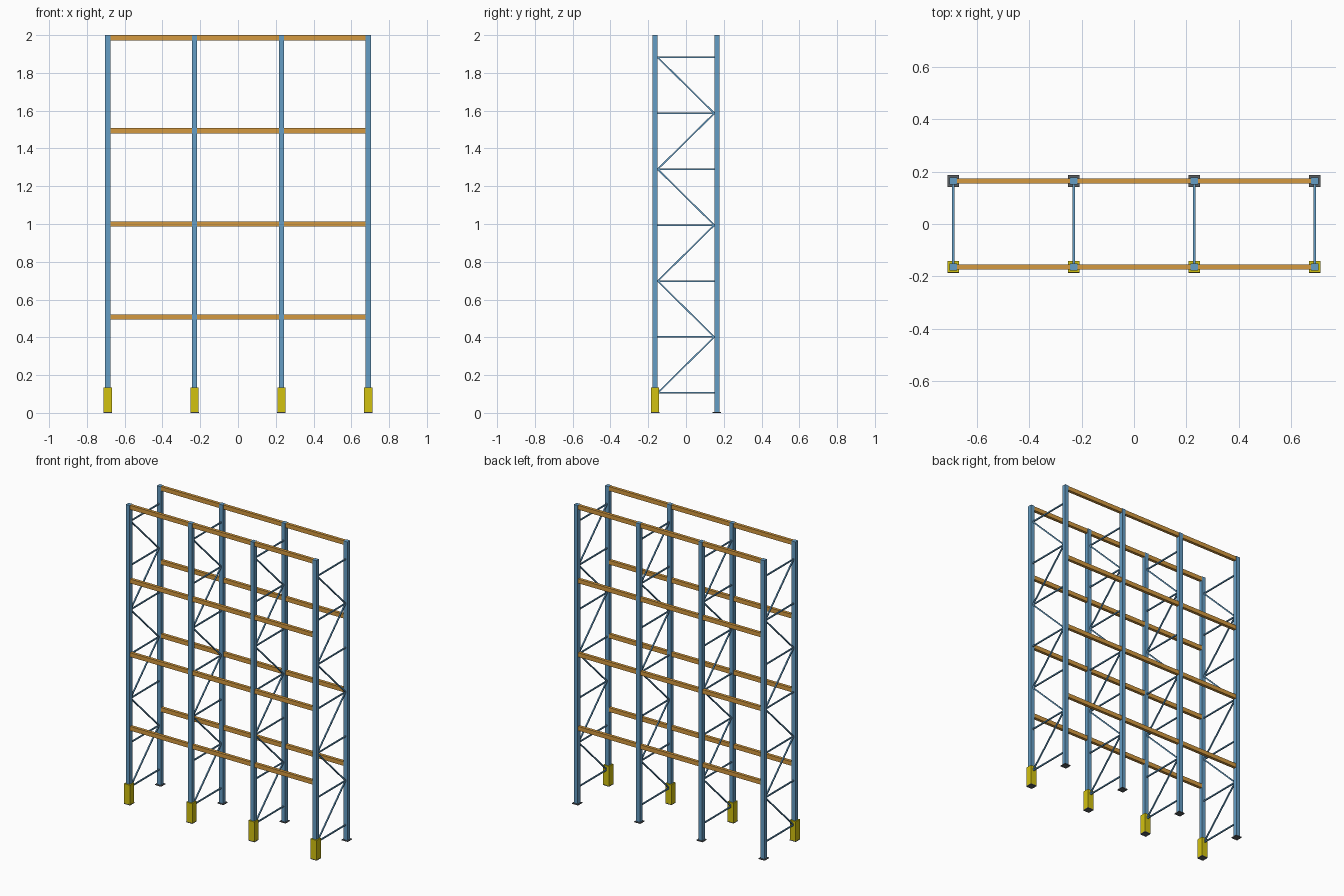
import bpy
import math

cube = bpy.data.objects.get("Cube")
if cube:
    bpy.data.objects.remove(cube, do_unlink=True)


def material(name, r, g, b):
    m = bpy.data.materials.new(name)
    m.use_nodes = True
    m.diffuse_color = (r, g, b, 1)
    m.node_tree.nodes["Principled BSDF"].inputs["Base Color"].default_value = (r, g, b, 1)
    return m


BLUE = material("steel blue", 0.13, 0.34, 0.56)
ORANGE = material("beam orange", 0.66, 0.32, 0.05)
YELLOW = material("guard yellow", 0.65, 0.54, 0.005)
GREY = material("plate grey", 0.1, 0.11, 0.12)


def box(name, centre, size, mat, tilt=0):
    bpy.ops.mesh.primitive_cube_add(size=1, location=centre)
    ob = bpy.context.object
    ob.name = name
    ob.scale = size
    bpy.ops.object.transform_apply(location=False, rotation=False, scale=True)
    ob.rotation_euler.x = tilt
    ob.data.materials.append(mat)
    return ob


FRAMES = (-0.69, -0.23, 0.23, 0.69)
HALF_DEPTH = 0.164
POST = 0.028
PLATE = 0.005
BRACE = 0.008
FIRST, STEP, RUNGS = 0.106, 0.296, 7
SPAN = 2 * HALF_DEPTH - POST

for x in FRAMES:
    # Uprights on base plates, with a column guard at the front
    for side, row in ((-1, "front"), (1, "back")):
        y = side * HALF_DEPTH
        box(f"{row}_upright", (x, y, 1 + PLATE / 2), (POST, POST, 2 - PLATE), BLUE)
        box(f"{row}_base_plate", (x, y, PLATE / 2), (0.045, 0.045, PLATE), GREY)
    box("column_guard", (x, -HALF_DEPTH, 0.07), (0.044, 0.044, 0.13), YELLOW)

    # Horizontal braces joined by zigzag diagonals
    for i in range(RUNGS):
        z = FIRST + i * STEP
        box("horizontal_brace", (x, 0, z), (BRACE, SPAN, BRACE), BLUE)
        if i < RUNGS - 1:
            tilt = math.atan2(STEP, SPAN) * (1 if i % 2 == 0 else -1)
            box("diagonal_brace", (x, 0, z + STEP / 2),
                (BRACE, math.hypot(SPAN, STEP), BRACE), BLUE, tilt)

# Load beams spanning each bay between neighbouring uprights
for level in range(4):
    z = 0.508 + level * 0.4925
    for side, row in ((-1, "front"), (1, "back")):
        for a, b in zip(FRAMES, FRAMES[1:]):
            box(f"{row}_load_beam", ((a + b) / 2, side * HALF_DEPTH, z),
                (b - a - POST, 0.02, 0.028), ORANGE)
